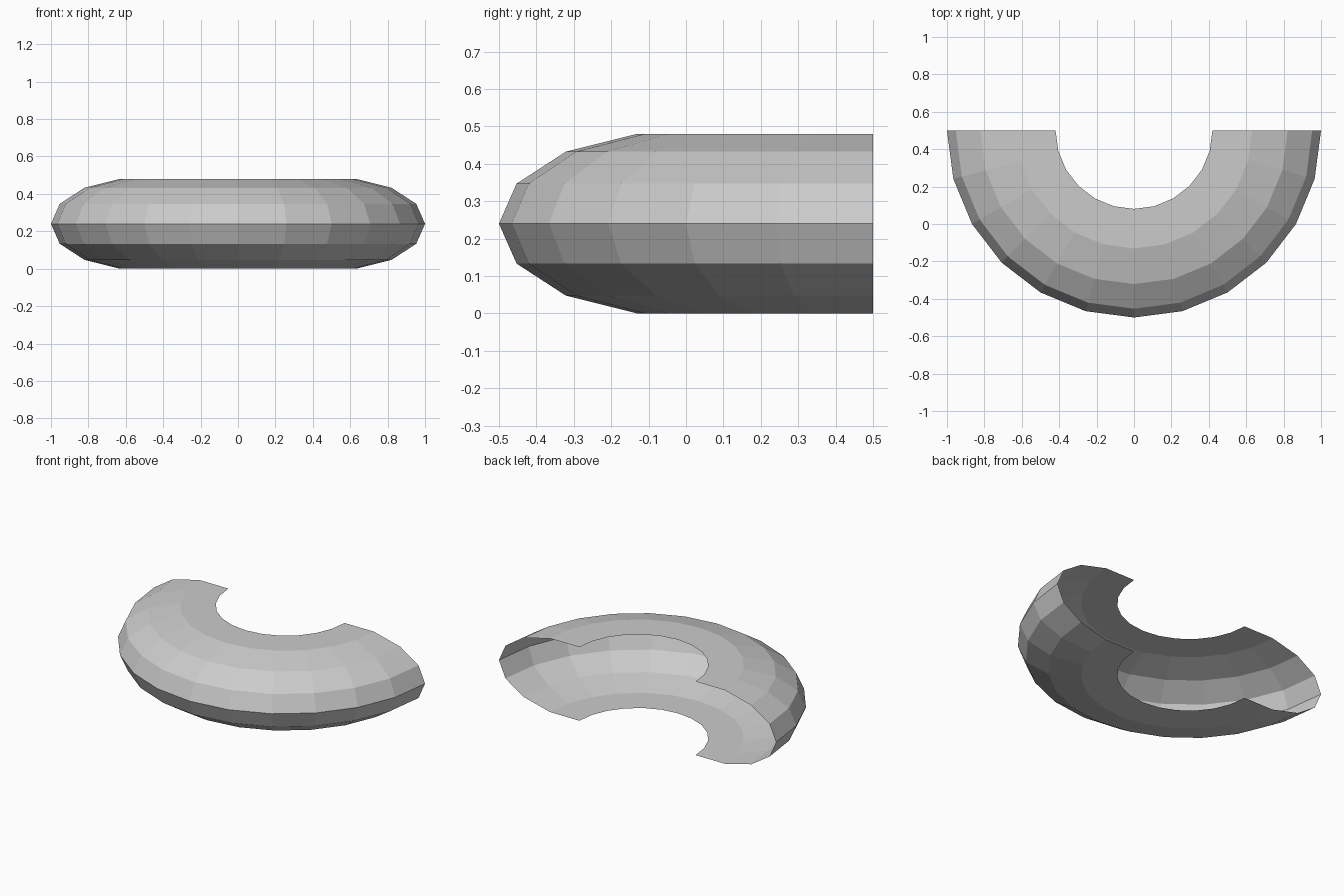
import bpy, bmesh
from math import sin, cos, pi

if "Cube" in bpy.data.objects:
    bpy.data.objects.remove(bpy.data.objects["Cube"])

# Squashed 14-sided tube section, open on its inner side
TUBE_SIDES, ARC_STEPS = 14, 12
profile = [(0.525 + 0.475 * cos(k * 2 * pi / TUBE_SIDES),
            0.24 + 0.2462 * sin(k * 2 * pi / TUBE_SIDES)) for k in range(-4, 5)]

# Sweep the section half a turn around (0, 0.5)
bm = bmesh.new()
rings = []
for i in range(ARC_STEPS + 1):
    a = pi + pi * i / ARC_STEPS
    rings.append([bm.verts.new((r * cos(a), 0.5 + r * sin(a), z)) for r, z in profile])
for r0, r1 in zip(rings, rings[1:]):
    for j in range(len(profile) - 1):
        bm.faces.new((r0[j], r1[j], r1[j + 1], r0[j + 1]))

mesh = bpy.data.meshes.new("half_ring_shell")
bm.to_mesh(mesh)
bm.free()
shell = bpy.data.objects.new("half_ring_shell", mesh)
bpy.context.collection.objects.link(shell)
